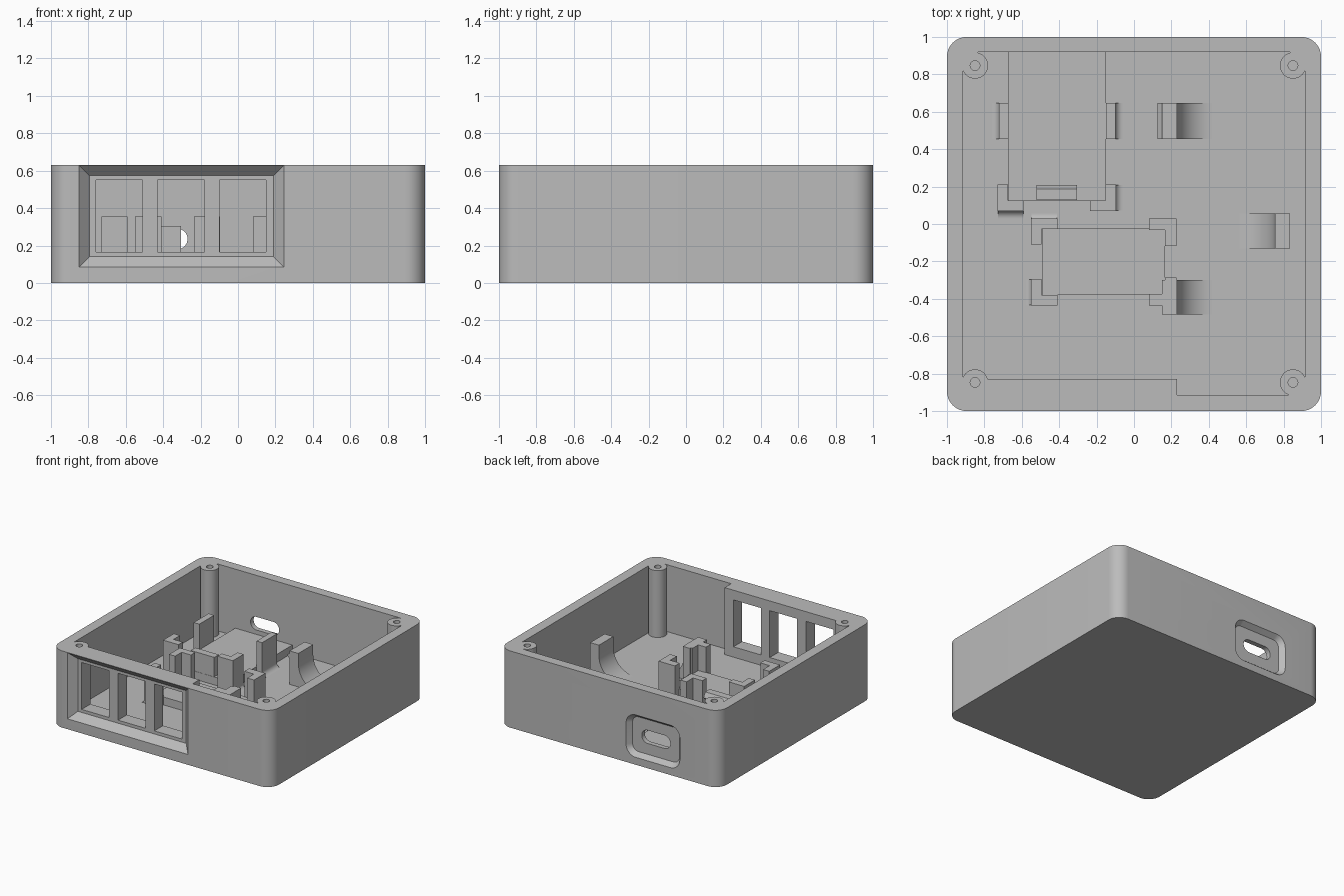
import bpy, bmesh, math

cube = bpy.data.objects.get("Cube")
if cube:
    bpy.data.objects.remove(cube, do_unlink=True)

GREY = (0.5, 0.5, 0.5)
mat = bpy.data.materials.new("grey plastic")
mat.use_nodes = True
mat.diffuse_color = (*GREY, 1)
mat.node_tree.nodes["Principled BSDF"].inputs["Base Color"].default_value = (*GREY, 1)

TOP, FLOOR, POST, BED = 0.63, 0.08, 0.355, 0.145
SINK = FLOOR - 0.02


def prism(name, pts, lo, hi, axis="z", end=None):
    """Extrude a profile along an axis; an optional end profile tapers it."""
    place = {"x": lambda a, b, c: (c, a, b),
             "y": lambda a, b, c: (a, c, b),
             "z": lambda a, b, c: (a, b, c)}[axis]
    bm = bmesh.new()
    first = [bm.verts.new(place(a, b, lo)) for a, b in pts]
    last = [bm.verts.new(place(a, b, hi)) for a, b in (end or pts)]
    bm.faces.new(first)
    bm.faces.new(last[::-1])
    n = len(pts)
    for i in range(n):
        j = (i + 1) % n
        bm.faces.new((first[i], last[i], last[j], first[j]))
    bmesh.ops.recalc_face_normals(bm, faces=bm.faces[:])
    mesh = bpy.data.meshes.new(name)
    bm.to_mesh(mesh)
    bm.free()
    obj = bpy.data.objects.new(name, mesh)
    bpy.context.collection.objects.link(obj)
    mesh.materials.append(mat)
    return obj


def rect(x0, x1, y0, y1):
    return [(x0, y0), (x1, y0), (x1, y1), (x0, y1)]


def rounded(cx, cy, hw, hh, r, n=10):
    """Rounded rectangle profile from centre, half sizes and radius."""
    pts = []
    for k, (sx, sy) in enumerate([(1, 1), (-1, 1), (-1, -1), (1, -1)]):
        for i in range(n + 1):
            t = math.pi / 2 * (k + i / n)
            pts.append((cx + sx * (hw - r) + r * math.cos(t),
                        cy + sy * (hh - r) + r * math.sin(t)))
    return pts


def circle(cx, cy, r, n=32):
    return [(cx + r * math.cos(math.tau * i / n),
             cy + r * math.sin(math.tau * i / n)) for i in range(n)]


def cut(target, cutter):
    """Subtract a cutter for good and remove it."""
    mod = target.modifiers.new("cut", "BOOLEAN")
    mod.operation, mod.solver, mod.object = "DIFFERENCE", "EXACT", cutter
    bpy.context.view_layer.update()
    deps = bpy.context.evaluated_depsgraph_get()
    mesh = bpy.data.meshes.new_from_object(target.evaluated_get(deps))
    target.modifiers.clear()
    target.data = mesh
    bpy.data.objects.remove(cutter, do_unlink=True)


def smooth(obj):
    bpy.ops.object.select_all(action="DESELECT")
    obj.select_set(True)
    bpy.context.view_layer.objects.active = obj
    bpy.ops.object.shade_smooth_by_angle(angle=math.radians(30))


# Case shell; the cavity leaves a thicker front wall and four screw posts
case = prism("case", rounded(0, 0, 1, 1, 0.105), 0, TOP)
cavity = prism("cavity", [(-0.915, -0.83), (0.23, -0.83), (0.23, -0.915),
                          (0.915, -0.915), (0.915, 0.92), (-0.915, 0.92)],
               FLOOR, TOP + 0.1)
corners = [(sx * 0.85, sy * 0.847) for sx in (-1, 1) for sy in (-1, 1)]
for x, y in corners:
    cut(cavity, prism("post", circle(x, y, 0.07), 0, 1))
    sx, sy = math.copysign(1, x), math.copysign(1, y)
    xs, ys = sorted((sx * 0.835, sx * 1.1)), sorted((sy * 0.835, sy * 1.1))
    cut(cavity, prism("post_backing", rect(*xs, *ys), 0, 1))
cut(case, cavity)
for x, y in corners:
    cut(case, prism("screw_hole", circle(x, y, 0.026, 20), 0.3, 1))

# Front display recess with bevelled border and three windows
B = 0.056
cut(case, prism("recess", rect(-0.851, 0.246, 0.084, 0.629), -1.001, -1 + B, "y",
                rect(-0.851 + B, 0.246 - B, 0.084 + B, 0.629 - B)))
for x in (-0.76, -0.43, -0.1):
    cut(case, prism("window", rect(x, x + 0.25, 0.165, 0.55), -1.1, -0.7, "y"))

# Rear cable socket: tapered recess and slot
PX, PZ = -0.4, 0.235
cut(case, prism("socket", rounded(PX, PZ, 0.213, 0.143, 0.055), 0.96, 1.001, "y",
                rounded(PX, PZ, 0.245, 0.175, 0.087)))
cut(case, prism("slot", rounded(PX, PZ, 0.13, 0.054, 0.053), 0.8, 1.1, "y"))
smooth(case)

# Raised beds for the two boards
prism("rear_board_bed", rect(-0.67, -0.15, 0.125, 0.925), SINK, BED)
prism("front_board_bed", rect(-0.49, 0.165, -0.38, -0.025), SINK, BED)


def brace(name, back, face, tip, lo, hi, axis="y"):
    """Upright with a concave fillet running from its face down to the floor."""
    r = abs(tip - face)
    s = math.copysign(1, tip - face)
    pts = [(back, SINK), (back, POST), (face, POST)]
    for i in range(13):
        t = math.pi / 2 * i / 12
        pts.append((tip - s * r * math.cos(t), FLOOR + r - r * math.sin(t)))
    pts.append((tip, SINK))
    smooth(prism(name, pts, lo, hi, axis))


def corner(name, x, y, sx, sy, size=0.14, t=0.056):
    """L-shaped upright; arms run from the outer corner along sx and sy."""
    ell = [(0, 0), (size, 0), (size, t), (t, t), (t, size), (0, size)]
    prism(name, [(x + sx * a, y + sy * b) for a, b in ell], SINK, POST)


# Corner holders around the beds
corner("rear_bed_corner_right", -0.73, 0.07, 1, 1)
corner("rear_bed_corner_left", -0.096, 0.07, -1, 1)
corner("front_bed_corner_back_right", -0.55, 0.03, 1, -1)
corner("front_bed_corner_back_left", 0.228, 0.03, -1, -1, 0.148, 0.062)
corner("front_bed_corner_front_right", -0.55, -0.435, 1, 1)
corner("front_bed_corner_front_left", 0.228, -0.435, -1, 1, 0.148, 0.062)

# Small filleted braces beside the holders and the rear bed
brace("rear_side_brace_right", -0.67, -0.722, -0.758, 0.455, 0.648)
brace("rear_side_brace_left", -0.15, -0.1, -0.06, 0.455, 0.648)
brace("corner_brace_rear_left", -0.14, -0.1, -0.06, 0.072, 0.208)
brace("corner_brace_rear_right", 0.12, 0.072, 0.03, -0.728, -0.592, "x")
brace("corner_brace_back", -0.02, 0.02, 0.056, -0.548, -0.412, "x")
brace("corner_brace_front", -0.5, -0.548, -0.578, -0.433, -0.297)

# Large curved fins
brace("rear_fin", 0.15, 0.23, 0.42, 0.455, 0.648)
brace("front_fin", 0.15, 0.23, 0.42, -0.485, -0.3)
brace("left_fin", 0.833, 0.753, 0.565, -0.132, 0.055)
prism("rear_fin_lip", [(0.16, POST - 0.01), (0.125, POST - 0.04), (0.16, POST - 0.075)],
      0.455, 0.648, "y")

# Snap clip at the front end of the rear bed
prism("board_clip", [(0.127, SINK), (0.185, SINK), (0.185, 0.24), (0.208, 0.265),
                     (0.187, 0.305), (0.127, 0.305)], -0.52, -0.305, "x")
